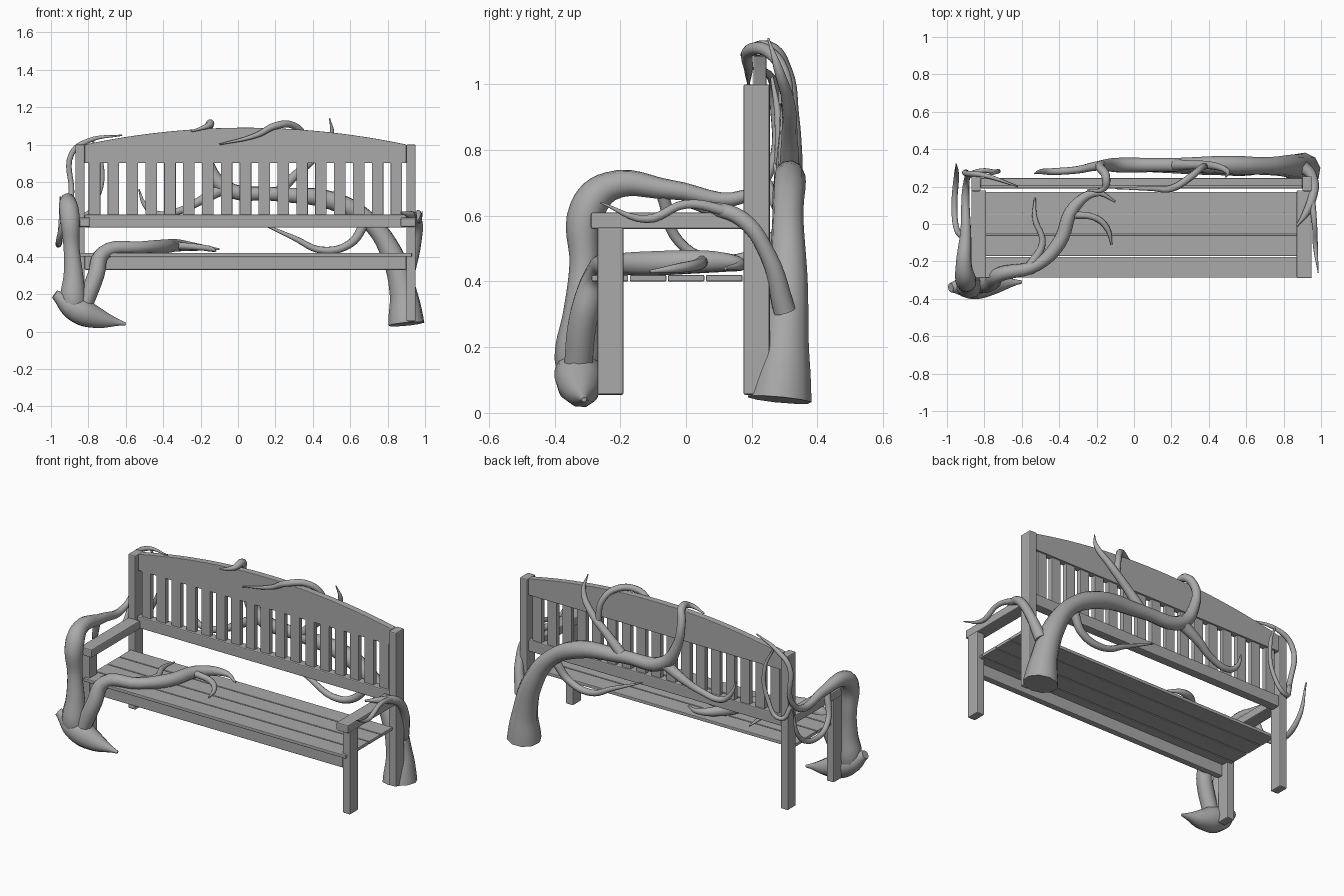
import bpy, bmesh
from mathutils import Vector

cube = bpy.data.objects.get("Cube")
if cube:
    bpy.data.objects.remove(cube, do_unlink=True)

# One plain grey for bench and branches
grey = bpy.data.materials.new("plain grey")
grey.use_nodes = True
tone = (0.4, 0.4, 0.4, 1)
grey.diffuse_color = tone
for node in grey.node_tree.nodes:
    if node.type == 'BSDF_PRINCIPLED':
        node.inputs["Base Color"].default_value = tone


def link(name, mesh):
    """Add a mesh to the scene with the shared material."""
    mesh.materials.clear()
    mesh.materials.append(grey)
    obj = bpy.data.objects.new(name, mesh)
    bpy.context.scene.collection.objects.link(obj)
    return obj


def add_bevel(obj, width):
    bevel = obj.modifiers.new("soft edges", 'BEVEL')
    bevel.width = width
    bevel.segments = 2
    bevel.limit_method = 'ANGLE'


def box(name, xs, ys, zs, bevel=0.006):
    """Bevelled board spanning the given ranges."""
    bm = bmesh.new()
    bmesh.ops.create_cube(bm, size=1)
    for v in bm.verts:
        for axis, (low, high) in enumerate((xs, ys, zs)):
            v.co[axis] = high if v.co[axis] > 0 else low
    mesh = bpy.data.meshes.new(name)
    bm.to_mesh(mesh)
    bm.free()
    obj = link(name, mesh)
    add_bevel(obj, bevel)
    return obj


def branch(name, *points):
    """Smooth tapering limb through (x, y, z, radius) points."""
    curve = bpy.data.curves.new(name + " path", 'CURVE')
    curve.dimensions = '3D'
    curve.bevel_depth = 1
    curve.bevel_resolution = 3
    curve.resolution_u = 6
    curve.use_fill_caps = True
    spline = curve.splines.new('BEZIER')
    spline.radius_interpolation = 'CARDINAL'
    spline.bezier_points.add(len(points) - 1)
    for knot, (x, y, z, radius) in zip(spline.bezier_points, points):
        knot.co = Vector((x, y, z))
        knot.radius = radius
        knot.handle_left_type = knot.handle_right_type = 'AUTO'
    helper = bpy.data.objects.new(name + " path", curve)
    bpy.context.scene.collection.objects.link(helper)
    graph = bpy.context.evaluated_depsgraph_get()
    mesh = bpy.data.meshes.new_from_object(helper.evaluated_get(graph))
    bpy.data.objects.remove(helper, do_unlink=True)
    for face in mesh.polygons:
        face.use_smooth = len(face.vertices) <= 4
    return link(name, mesh)


# Bench frame: legs, posts and armrests on both sides of its middle
MID, HALF, LEG = 0.04, 0.91, 0.05
INNER = (MID - HALF + LEG, MID + HALF - LEG)
for side, sign in (("left", 1), ("right", -1)):
    def span(width):
        return sorted((MID + sign * HALF, MID + sign * (HALF - width)))
    box(side + " front leg", span(LEG), (-0.27, -0.19), (0.055, 0.565))
    box(side + " back post", span(LEG), (0.175, 0.255), (0.055, 1.0))
    box(side + " armrest", span(0.08), (-0.29, 0.18), (0.56, 0.61))

# Seat boards and front rail
for i in range(4):
    start = -0.287 + i * 0.116
    box("seat board", (INNER[0] - 0.03, INNER[1] + 0.03),
        (start, start + 0.111), (0.4, 0.42), 0.004)
box("front rail", INNER, (-0.27, -0.23), (0.33, 0.415))

# Backrest: lower rail, upright slats and arched top rail
box("lower back rail", INNER, (0.19, 0.245), (0.555, 0.625))
COUNT = 17
for i in range(COUNT):
    x = MID - 0.807 + 1.614 * i / (COUNT - 1)
    box("back slat", (x - 0.031, x + 0.031), (0.205, 0.235), (0.61, 0.91), 0.003)

bm = bmesh.new()
STEPS = 24
outline = [(INNER[1], 0.9), (INNER[0], 0.9)]
for i in range(STEPS + 1):
    t = i / STEPS
    outline.append((INNER[0] + t * (INNER[1] - INNER[0]),
                    1.0 + 0.09 * (1 - (2 * t - 1) ** 2)))
face = bm.faces.new([bm.verts.new((x, 0.205, z)) for x, z in outline])
grown = bmesh.ops.extrude_face_region(bm, geom=[face])["geom"]
for v in grown:
    if isinstance(v, bmesh.types.BMVert):
        v.co.y += 0.04
bmesh.ops.recalc_face_normals(bm, faces=bm.faces)
mesh = bpy.data.meshes.new("arched top rail")
bm.to_mesh(mesh)
bm.free()
add_bevel(link("arched top rail", mesh), 0.003)

# Front tree: root foot, trunk over the armrest and up the post
branch("front root", (-.98, -.34, .2, .025), (-.88, -.33, .13, .07),
       (-.76, -.32, .075, .06), (-.6, -.31, .04, .008))
branch("front trunk", (-.86, -.33, .07, .04), (-.88, -.33, .16, .07),
       (-.88, -.32, .3, .055), (-.89, -.31, .45, .045), (-.9, -.3, .62, .055),
       (-.91, -.23, .69, .045), (-.9, -.05, .68, .03), (-.9, .18, .66, .02),
       (-.89, .26, .75, .015), (-.89, .27, .95, .015), (-.8, .26, 1.02, .013),
       (-.62, .2, 1.05, .004))
branch("hanging twig", (-.91, -.07, .66, .02), (-.95, -.02, .52, .016),
       (-.96, .1, .465, .016), (-.95, .25, .52, .014), (-.95, .32, .72, .004))
branch("post twig", (-.89, .25, .7, .014), (-.84, .28, .62, .013),
       (-.75, .28, .72, .012), (-.73, .28, .9, .011), (-.78, .26, 1.03, .005))

# Limb lying on the seat, with two side twigs
branch("seat limb", (-.83, -.33, .12, .045), (-.76, -.31, .3, .045),
       (-.72, -.27, .42, .04), (-.52, -.22, .45, .033), (-.4, -.1, .455, .038),
       (-.32, .09, .46, .033), (-.2, .165, .45, .018), (-.1, .12, .44, .005))
branch("seat twig", (-.56, -.23, .45, .025), (-.49, -.1, .45, .018),
       (-.53, .03, .45, .014), (-.53, .14, .44, .005))
branch("seat twig", (-.33, .05, .46, .02), (-.2, .03, .45, .017),
       (-.14, -.03, .44, .014), (-.12, -.11, .43, .005))

# Rear tree: trunk sweeping along the back and hooking over the top
branch("rear trunk", (.9, .285, .04, .098), (.885, .3, .2, .075),
       (.82, .31, .42, .06), (.7, .31, .59, .048), (.5, .315, .7, .05),
       (.2, .315, .735, .038), (-.07, .315, .77, .04), (-.16, .315, .9, .03),
       (-.18, .3, 1.04, .024), (-.15, .25, 1.11, .023), (-.16, .19, 1.1, .016),
       (-.25, .18, 1.07, .005))
branch("rear spike", (.22, .315, .75, .03), (.3, .315, .83, .025),
       (.43, .31, .95, .02), (.5, .28, 1.05, .014), (.49, .25, 1.14, .003))
branch("top rail twig", (.38, .31, .9, .018), (.36, .3, 1.03, .018),
       (.3, .25, 1.1, .019), (.2, .19, 1.1, .019), (.1, .19, 1.05, .014),
       (-.1, .19, 1.0, .004))
branch("low rear twig", (.68, .3, .58, .026), (.6, .28, .47, .022),
       (.45, .28, .435, .019), (.3, .28, .5, .014), (.1, .28, .59, .004))
branch("side rear twig", (-.07, .315, .77, .034), (-.2, .31, .7, .025),
       (-.3, .29, .65, .02), (-.44, .28, .63, .018), (-.5, .28, .68, .013),
       (-.53, .27, .76, .004))

# Twigs of the rear tree wrapping the left armrest
branch("armrest limb", (.91, .3, .31, .035), (.955, .25, .48, .026),
       (.96, .17, .59, .025), (.92, .06, .625, .02), (.87, -.01, .635, .006))
branch("armrest twig", (.95, .14, .61, .018), (.965, .0, .635, .014),
       (.97, -.12, .59, .013), (.985, -.26, .64, .003))
